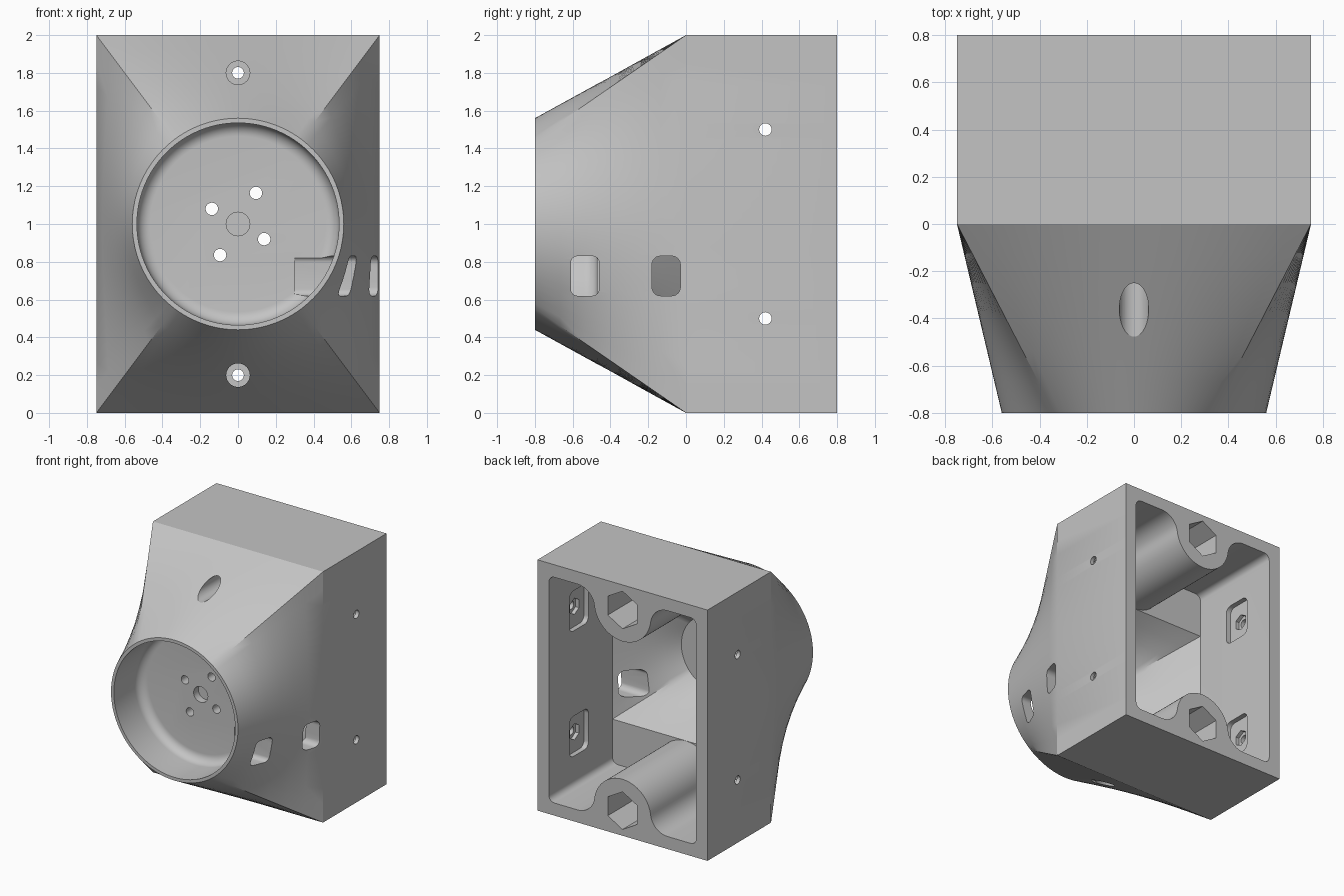
import bpy, bmesh, math
from math import cos, sin, pi, radians

cube = bpy.data.objects.get("Cube")
if cube:
    bpy.data.objects.remove(cube, do_unlink=True)

MID = 1.0          # height of the centre line
SIDE_SEGS = 24     # loft segments along each side of a rectangle

grey = bpy.data.materials.new("light_grey")
grey.use_nodes = True
colour = (0.55, 0.55, 0.55, 1)
grey.diffuse_color = colour
grey.node_tree.nodes["Principled BSDF"].inputs["Base Color"].default_value = colour


def solid(name, rings):
    """Closed solid skinned through rings of equal point count."""
    bm = bmesh.new()
    loops = [[bm.verts.new(p) for p in ring] for ring in rings]
    n = len(loops[0])
    for a, b in zip(loops, loops[1:]):
        for i in range(n):
            j = (i + 1) % n
            bm.faces.new((a[i], a[j], b[j], b[i]))
    bm.faces.new(loops[0][::-1])
    bm.faces.new(loops[-1])
    bmesh.ops.recalc_face_normals(bm, faces=bm.faces)
    mesh = bpy.data.meshes.new(name)
    bm.to_mesh(mesh)
    bm.free()
    mesh.materials.append(grey)
    obj = bpy.data.objects.new(name, mesh)
    bpy.context.collection.objects.link(obj)
    return obj


def arc(u, v, r, start, end, n):
    angles = [radians(start + (end - start) * i / n) for i in range(n + 1)]
    return [(u + r * cos(a), v + r * sin(a)) for a in angles]


def circle(u, v, r, n=40, turn=0):
    return arc(u, v, r, turn, turn + 360, n)[:-1]


def rounded_rect(u, v, hu, hv, r):
    pts = []
    for su, sv, a in ((1, 1, 0), (-1, 1, 90), (-1, -1, 180), (1, -1, 270)):
        pts += arc(u + su * (hu - r), v + sv * (hv - r), r, a, a + 90, 6)
    return pts


def along_y(outline, y):
    return [(u, y, v) for u, v in outline]


def along_x(outline, x):
    return [(x, u, v) for u, v in outline]


def loft_rings(hw, hh, radius, y_rect, y_round, steps):
    """Rings running straight from a rectangle to a circle."""
    corner = math.atan2(hh, hw)
    stops = [-corner, corner, pi - corner, pi + corner, 2 * pi - corner]
    angles = [a + (b - a) * i / SIDE_SEGS
              for a, b in zip(stops, stops[1:]) for i in range(SIDE_SEGS)]
    rings = []
    for s in range(steps + 1):
        t = s / steps
        ring = []
        for a in angles:
            c, d = cos(a), sin(a)
            reach = min(hw / max(abs(c), 1e-6), hh / max(abs(d), 1e-6))
            r = reach * (1 - t) + radius * t
            ring.append((r * c, y_rect + (y_round - y_rect) * t, MID + r * d))
        rings.append(ring)
    return rings


def shift_y(ring, y):
    return [(p[0], y, p[2]) for p in ring]


def cut(body, tool):
    """Subtract a tool from the body and discard it."""
    tool.hide_render = True
    mod = body.modifiers.new("cut", 'BOOLEAN')
    mod.operation = 'DIFFERENCE'
    mod.solver = 'EXACT'
    mod.object = tool
    bpy.context.view_layer.objects.active = body
    bpy.ops.object.modifier_apply(modifier=mod.name)
    bpy.data.objects.remove(tool, do_unlink=True)


def drill_y(outline, y0, y1):
    cut(housing, solid("cutter", [along_y(outline, y0), along_y(outline, y1)]))


def drill_x(outline, x0, x1):
    cut(housing, solid("cutter", [along_x(outline, x0), along_x(outline, x1)]))


# Outer shell: box at the back, blending to a round nose
outer = loft_rings(0.75, 1.0, 0.56, 0, -0.8, 6)
housing = solid("housing", [shift_y(outer[0], 0.8)] + outer)

# Round front recess with a filleted floor
profile = [(0.535, -0.9)] + arc(0.465, -0.54, 0.07, 0, 90, 8)
cut(housing, solid("recess", [along_y(circle(0, MID, r, 96), y) for r, y in profile]))

# Rear cavity outline, leaving a flared boss at top and bottom
BOSS, FLARE = 0.25, 0.15
cx = math.sqrt((BOSS + FLARE) ** 2 - (FLARE - 0.1) ** 2)
lean = math.degrees(math.atan2(FLARE - 0.1, cx))
quarter = (arc(0.6, -0.85, 0.05, 0, -90, 6)
           + arc(cx, FLARE - 0.9, FLARE, -90, -180 + lean, 10)
           + arc(0, -0.8, BOSS, lean, 90, 16))
lower = quarter + [(-u, v) for u, v in quarter[-2::-1]]
outline = lower + [(-u, -v) for u, v in lower]
drill_y([(u, v + MID) for u, v in outline], 0, 0.9)

# Inner funnel narrowing behind the recess floor
inner = loft_rings(0.649, 0.549, 0.3, 0, -0.37, 4)
cut(housing, solid("funnel", [shift_y(inner[0], 0.05)] + inner))

# Recess floor: blind centre hole and four tilted bolt-circle holes
drill_y(circle(0, MID, 0.0625), -0.6, -0.41)
for k in range(4):
    a = radians(60 + 90 * k)
    r = 0.19 if k % 2 == 0 else 0.16
    drill_y(circle(r * cos(a), MID + r * sin(a), 0.033, 24), -0.6, 0.1)

# Long bolts: through hole, front counterbore, rear hexagon pocket
for z in (0.2, 1.8):
    drill_y(circle(0, z, 0.031, 24), -0.9, 0.9)
    drill_y(circle(0, z, 0.0625), -0.9, -0.12)
    drill_y(circle(0, z, 0.15, 6, 30), 0.35, 0.9)

# Side screws: through hole, inner recess and small hexagon pocket
for z in (0.5, 1.5):
    drill_x(circle(0.42, z, 0.033, 24), -0.9, 0.9)
    for s in (-1, 1):
        drill_x(rounded_rect(0.42, z, 0.12, 0.16, 0.05), s * 0.6, s * 0.69)
        drill_x(circle(0.42, z, 0.065, 6, 30), s * 0.6, s * 0.72)

# Two rounded windows in the left flank
drill_x(rounded_rect(-0.535, 0.725, 0.075, 0.105, 0.035), 0.3, 0.9)
drill_x(rounded_rect(-0.105, 0.725, 0.075, 0.105, 0.045), 0.35, 0.9)

# Smooth curved faces, keep sharp edges
bpy.ops.object.select_all(action='DESELECT')
housing.select_set(True)
bpy.context.view_layer.objects.active = housing
bpy.ops.object.shade_smooth_by_angle(angle=radians(25))
